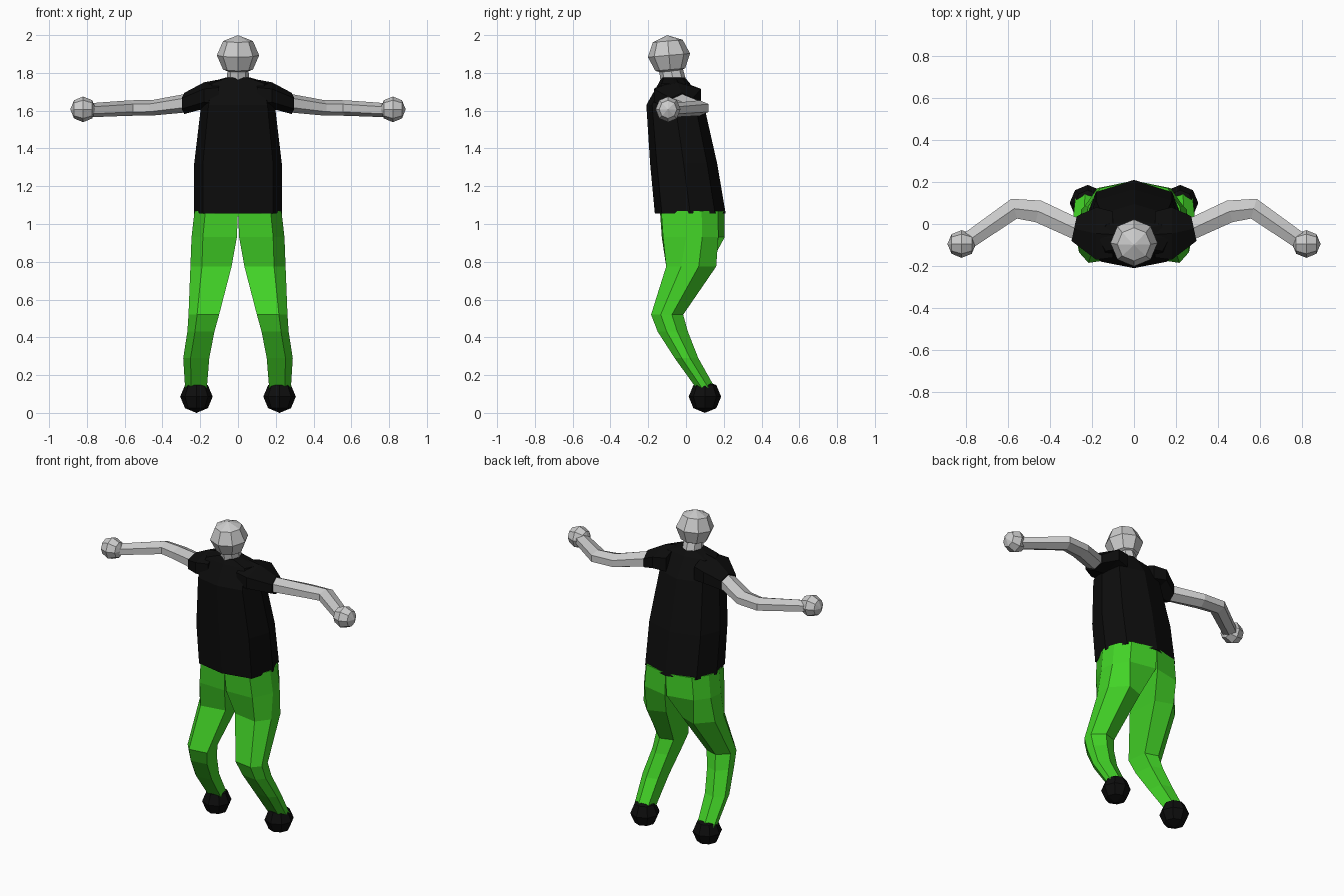
import bpy, bmesh
from math import sin, cos, pi, radians
from mathutils import Matrix, Vector

if "Cube" in bpy.data.objects:
    bpy.data.objects.remove(bpy.data.objects["Cube"])


def material(name, rgb):
    m = bpy.data.materials.new(name)
    m.diffuse_color = (*rgb, 1)
    m.use_nodes = True
    m.node_tree.nodes["Principled BSDF"].inputs["Base Color"].default_value = m.diffuse_color
    return m


black = material("black", (0.004, 0.004, 0.004))
green = material("green", (0.055, 0.65, 0.02))


def finish(bm, name, mat, mirror):
    bmesh.ops.recalc_face_normals(bm, faces=bm.faces)
    me = bpy.data.meshes.new(name)
    bm.to_mesh(me)
    bm.free()
    ob = bpy.data.objects.new(name, me)
    bpy.context.collection.objects.link(ob)
    if mat:
        me.materials.append(mat)
    if mirror:
        ob.modifiers.new("mirror", 'MIRROR').use_axis[0] = True
    return ob


def loft(name, rings, mat=None, mirror=False):
    """Skin a list of equal-length point rings and cap both ends."""
    bm = bmesh.new()
    vs = [[bm.verts.new(p) for p in r] for r in rings]
    n = len(vs[0])
    for a, b in zip(vs, vs[1:]):
        for i in range(n):
            j = (i + 1) % n
            bm.faces.new((a[i], a[j], b[j], b[i]))
    bm.faces.new(vs[0])
    bm.faces.new(vs[-1])
    return finish(bm, name, mat, mirror)


def ball(name, loc, scale, rot=Matrix(), mat=None, mirror=False):
    bm = bmesh.new()
    bmesh.ops.create_uvsphere(bm, u_segments=8, v_segments=4, radius=1)
    bm.transform(Matrix.Translation(loc) @ rot @ Matrix.Diagonal((*scale, 1)))
    return finish(bm, name, mat, mirror)


def limb_ring(x, y, z, half_w, half_h, yaw):
    """Six-sided section across an arm, ridge on top."""
    c, t = Vector((x, y, z)), radians(yaw)
    side = Vector((-sin(t), cos(t), 0))
    return [c + side * half_w * cos(a) / cos(pi / 6) + Vector((0, 0, half_h * sin(a)))
            for a in (pi / 6 + k * pi / 3 for k in range(6))]


# Head and neck
ball("head", (0, -0.09, 1.893), (0.112, 0.112, 0.107), Matrix.Rotation(radians(5), 4, 'X'))
loft("neck", [[(r * cos(k * pi / 4), y + r * 1.15 * sin(k * pi / 4), z) for k in range(8)]
              for z, y, r in ((1.72, -0.065, 0.06), (1.775, -0.07, 0.058), (1.84, -0.085, 0.055))])

# Shirt body: z, half width, front y, back y
section = [(0, 0), (0.8, 0.1), (1, 0.5), (0.78, 0.85), (0, 1),
           (-0.78, 0.85), (-1, 0.5), (-0.8, 0.1)]
loft("shirt", [[(u * w, f + v * (b - f), z) for u, v in section] for z, w, f, b in (
    (1.055, 0.232, -0.165, 0.21), (1.32, 0.232, -0.19, 0.165), (1.63, 0.195, -0.21, 0.095),
    (1.745, 0.17, -0.145, 0.02), (1.775, 0.065, -0.13, -0.005))], black)

# Sleeves
loft("sleeve", [limb_ring(0.10, -0.05, 1.68, 0.11, 0.085, 0),
                limb_ring(0.18, -0.045, 1.68, 0.125, 0.07, 0),
                limb_ring(0.285, -0.022, 1.638, 0.06, 0.056, 12)], black, True)

# Arms and hands
loft("arm", [limb_ring(0.26, -0.03, 1.642, 0.05, 0.05, 22),
             limb_ring(0.455, 0.06, 1.615, 0.053, 0.041, 15),
             limb_ring(0.57, 0.073, 1.614, 0.049, 0.041, -16),
             limb_ring(0.79, -0.08, 1.602, 0.04, 0.037, -34)], None, True)
ball("hand", (0.82, -0.095, 1.607), (0.068, 0.066, 0.068),
     Matrix.Rotation(radians(90), 4, 'Y'), None, True)

# Trousers: each half starts as half a pelvis and turns into a bent leg
pelvis = [(0, 0.02), (0.75, 0.04), (1, 0.4), (0.95, 0.65), (0.7, 0.9), (0, 1)]
leg = [(0, 0.1), (0.72, 0), (1, 0.3), (1, 0.65), (0.6, 1), (0.1, 0.85)]
levels = [(pelvis, 1.07, 0, 0.23, -0.145, 0.205), (pelvis, 0.93, 0.006, 0.246, -0.135, 0.205),
          (leg, 0.775, 0.034, 0.252, -0.105, 0.16), (leg, 0.52, 0.10, 0.262, -0.185, -0.015),
          (leg, 0.43, 0.125, 0.268, -0.15, 0.01), (leg, 0.29, 0.152, 0.29, -0.06, 0.065),
          (leg, 0.13, 0.165, 0.28, 0.055, 0.155)]
loft("trouser_leg", [[(i + u * (o - i), f + v * (b - f), z) for u, v in shape]
                     for shape, z, i, o, f, b in levels], green, True)

# Feet
ball("foot", (0.22, 0.10, 0.086), (0.086, 0.086, 0.086), Matrix(), black, True)
